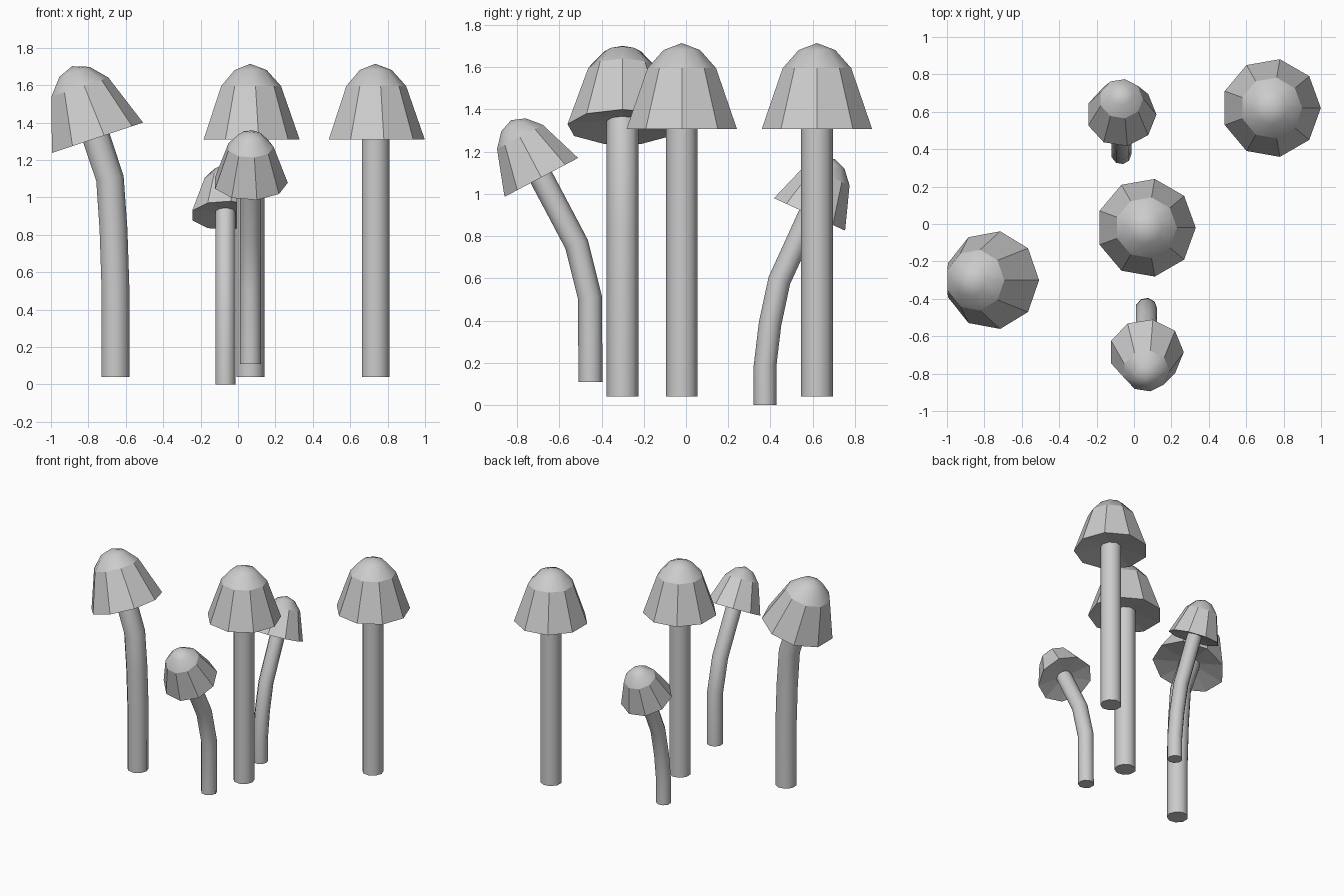
import bpy, bmesh
from math import cos, sin, tau
from mathutils import Vector

if "Cube" in bpy.data.objects:
    bpy.data.objects.remove(bpy.data.objects["Cube"])

SIDES = 9
UP = Vector((0, 0, 1))


def ring(bm, centre, axis, radius):
    """Nine-sided ring of vertices around an axis."""
    rot = UP.rotation_difference(axis)
    return [bm.verts.new(centre + rot @ Vector((radius * cos(tau * i / SIDES),
                                                radius * sin(tau * i / SIDES), 0)))
            for i in range(SIDES)]


def bridge(bm, low, high, smooth):
    for i in range(SIDES):
        j = (i + 1) % SIDES
        bm.faces.new((low[i], low[j], high[j], high[i])).smooth = smooth


def fan(bm, loop, tip, smooth):
    for i in range(SIDES):
        bm.faces.new((loop[i], loop[(i + 1) % SIDES], tip)).smooth = smooth


def finish(bm, name):
    bmesh.ops.recalc_face_normals(bm, faces=bm.faces)
    mesh = bpy.data.meshes.new(name)
    bm.to_mesh(mesh)
    bm.free()
    bpy.context.collection.objects.link(bpy.data.objects.new(name, mesh))


def stem(name, path, radius):
    bm = bmesh.new()
    rings = []
    for i, p in enumerate(path):
        before = (p - path[i - 1]).normalized() if i else UP
        after = (path[i + 1] - p).normalized() if i < len(path) - 1 else before
        rings.append(ring(bm, p, (before + after).normalized(), radius))
    for low, high in zip(rings, rings[1:]):
        bridge(bm, low, high, True)
    bm.faces.new(rings[0][::-1])
    bm.faces.new(rings[-1])
    finish(bm, name)


def cap(name, base, axis, s):
    bm = bmesh.new()
    at = lambda r, h: ring(bm, base + axis * h * s, axis, r * s)
    rim, shoulder, crown = at(0.265, 0), at(0.165, 0.287), at(0.088, 0.373)
    bridge(bm, rim, shoulder, False)       # flat skirt facets
    bridge(bm, shoulder, crown, True)      # smooth dome
    fan(bm, crown, bm.verts.new(base + axis * 0.406 * s), True)
    # shallow hollow underside
    fan(bm, rim[::-1], bm.verts.new(base + axis * 0.04 * s), False)
    finish(bm, name)


def mushroom(name, points, s):
    """Stem follows the points; the cap sits square on the last one."""
    path = [Vector(p) for p in points]
    top = path[-1].copy()
    axis = (path[-1] - path[-2]).normalized()
    path[-1] = top + axis * 0.04 * s
    stem(name + "_stem", path, 0.0767 * s)
    cap(name + "_cap", top, axis, s)


# two straight mushrooms
for label, x, y in (("centre", 0.065, -0.02), ("right", 0.734, 0.62)):
    mushroom(label + "_mushroom", [(x, y, 0.04), (x, y, 1.308)], 1.0)

# large mushroom bending left
mushroom("left_mushroom", [(-0.657, -0.3, 0.04), (-0.657, -0.3, 0.5), (-0.668, -0.3, 0.83),
                           (-0.687, -0.3, 1.10), (-0.759, -0.3, 1.316)], 1.0)

# small mushroom bending to the front
mushroom("front_mushroom", [(0.066, -0.452, 0.11), (0.066, -0.455, 0.51),
                            (0.066, -0.518, 0.762), (0.066, -0.685, 1.078)], 0.755)

# small mushroom bending to the back
mushroom("back_mushroom", [(-0.068, 0.374, 0), (-0.068, 0.374, 0.185), (-0.068, 0.398, 0.385),
                           (-0.068, 0.442, 0.59), (-0.068, 0.585, 0.903)], 0.709)
